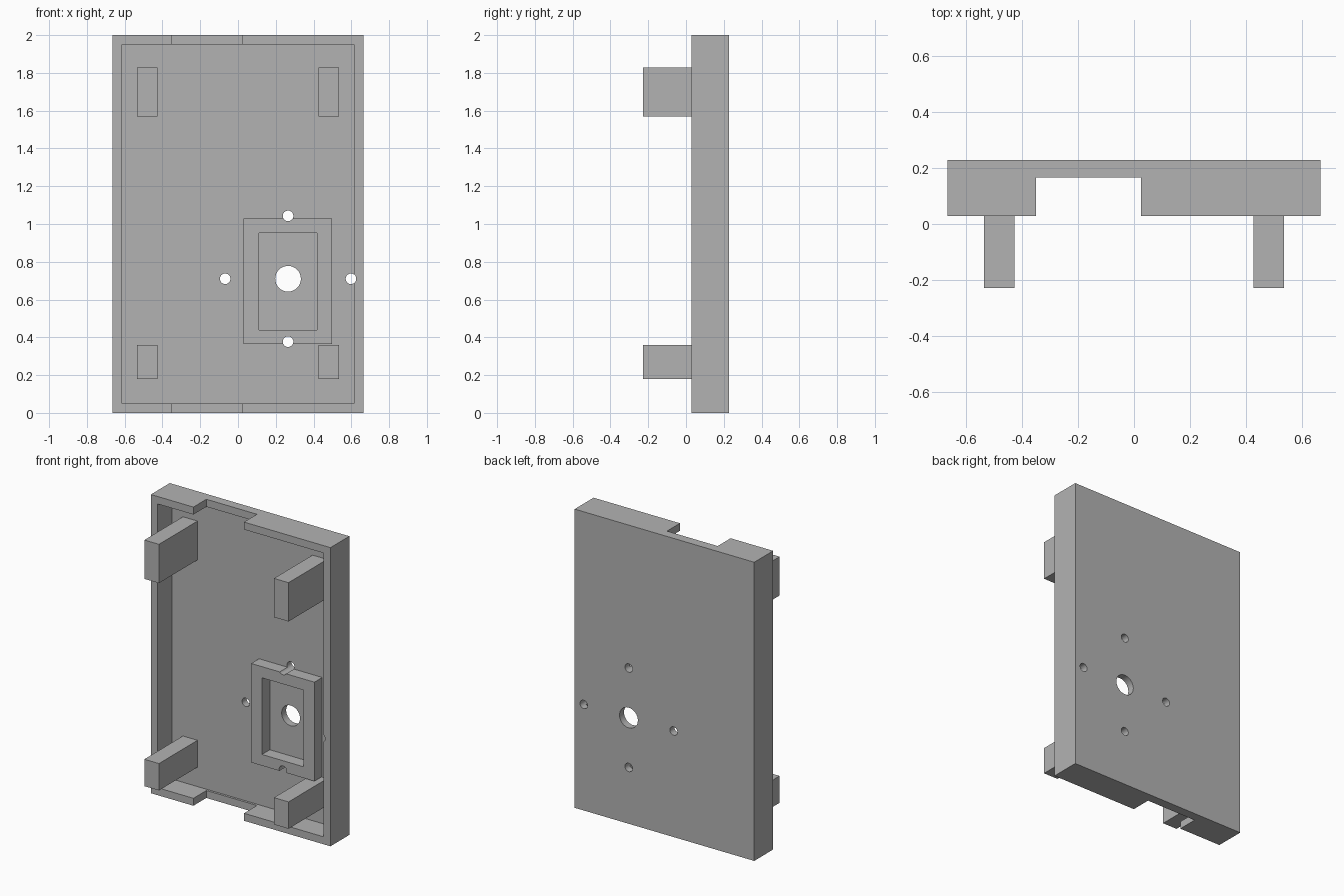
import bpy
import math

old = bpy.data.objects.get("Cube")
if old:
    bpy.data.objects.remove(old, do_unlink=True)

# Single grey plastic
grey = bpy.data.materials.new("grey_plastic")
grey.use_nodes = True
colour = (0.45, 0.45, 0.45, 1)
grey.diffuse_color = colour
grey.node_tree.nodes["Principled BSDF"].inputs["Base Color"].default_value = colour

BACK, RIM, FLOOR = 0.228, 0.028, 0.18
WIDTH, WALL = 0.665, 0.05


def box(name, x, y, z):
    """Box from (min, max) ranges along each axis."""
    bpy.ops.mesh.primitive_cube_add(size=1)
    ob = bpy.context.object
    ob.name = name
    for v in ob.data.vertices:
        v.co = [r[0] if c < 0 else r[1] for c, r in zip(v.co, (x, y, z))]
    ob.data.materials.append(grey)
    return ob


def drill(name, x, z, radius):
    """Round cutter running front to back."""
    bpy.ops.mesh.primitive_cylinder_add(vertices=32, radius=radius, depth=1,
                                        location=(x, 0.1, z),
                                        rotation=(math.pi / 2, 0, 0))
    ob = bpy.context.object
    ob.name = name
    ob.data.materials.append(grey)
    return ob


def cut(ob, cutters):
    for c in cutters:
        mod = ob.modifiers.new(c.name, 'BOOLEAN')
        mod.operation = 'DIFFERENCE'
        mod.solver = 'EXACT'
        mod.object = c
    bpy.ops.object.select_all(action='DESELECT')
    ob.select_set(True)
    bpy.context.view_layer.objects.active = ob
    for mod in list(ob.modifiers):
        bpy.ops.object.modifier_apply(modifier=mod.name)
    bpy.ops.object.shade_smooth_by_angle(angle=math.radians(30))


# Tray shell and raised frame around the main hole
tray = box("tray", (-WIDTH, WIDTH), (RIM, BACK), (0, 2))
frame = box("hole_frame", (0.03, 0.498), (0.097, FLOOR + 0.01), (0.365, 1.028))

# Cutters: tray cavity, cable notch through both end walls, frame opening
inner = WIDTH - WALL
cavity = box("cavity_cutter", (-inner, inner), (-0.5, FLOOR), (WALL, 2 - WALL))
notch = box("notch_cutter", (-0.35, 0.025), (-0.5, 0.165), (-0.1, 2.1))
opening = box("opening_cutter", (0.11, 0.418), (-0.5, 0.5), (0.44, 0.953))

# Main hole with four screw holes around it
hx, hz, reach = 0.265, 0.71, 0.333
holes = [drill("main_hole_cutter", hx, hz, 0.068)]
for dx, dz in ((1, 0), (-1, 0), (0, 1), (0, -1)):
    holes.append(drill("screw_hole_cutter", hx + dx * reach, hz + dz * reach, 0.028))

cut(tray, [cavity, notch] + holes)
cut(frame, [opening] + holes)
for c in [cavity, notch, opening] + holes:
    bpy.data.objects.remove(c, do_unlink=True)

# Four mounting legs, taller pair at the top
for level, z in (("upper", (1.568, 1.828)), ("lower", (0.18, 0.36))):
    for side, s in (("left", 1), ("right", -1)):
        x = sorted((s * 0.426, s * 0.534))
        box(f"{level}_{side}_leg", x, (-BACK, FLOOR + 0.01), z)
